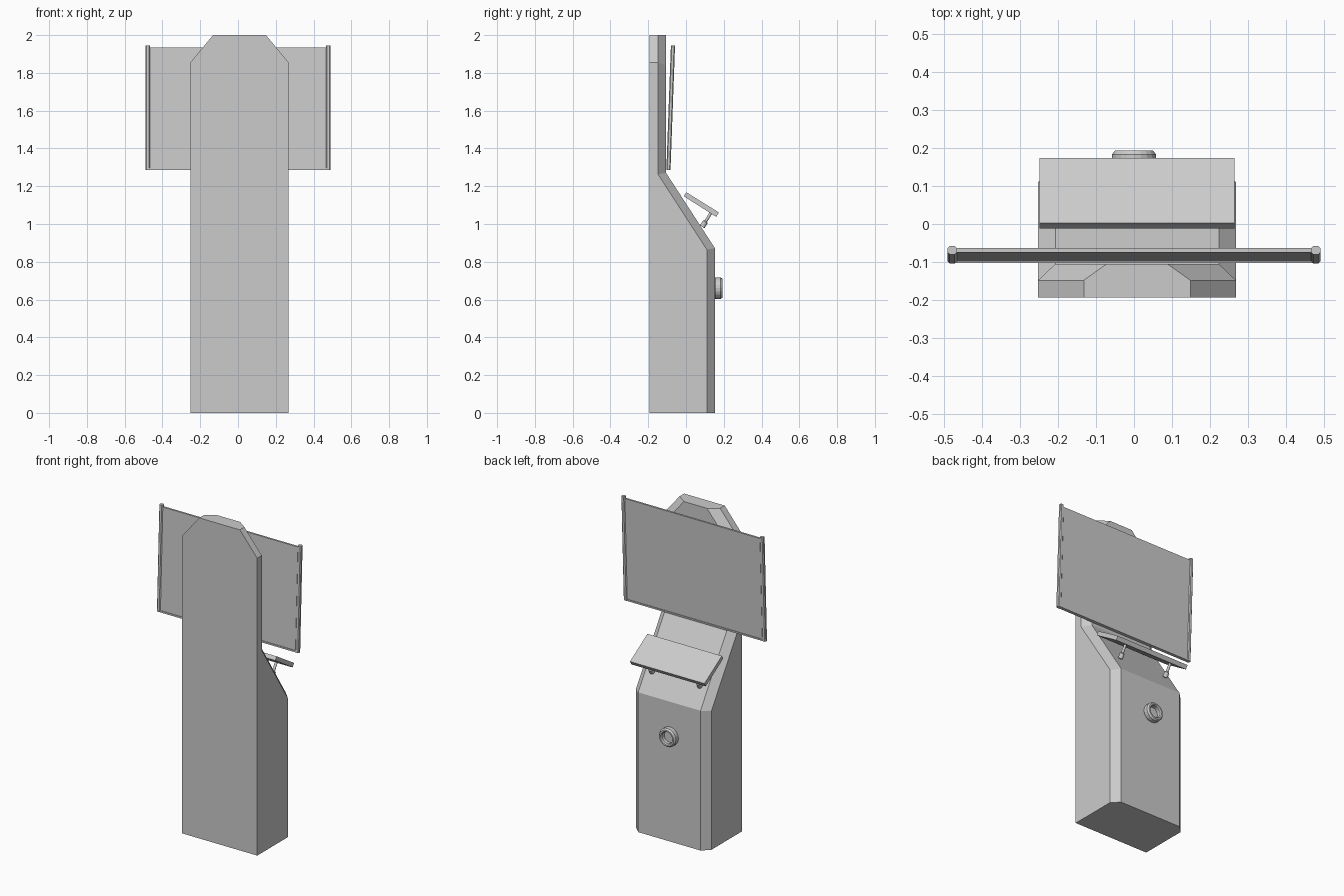
import bpy, bmesh
from math import sin, cos, pi
from mathutils import Vector

if "Cube" in bpy.data.objects:
    bpy.data.objects.remove(bpy.data.objects["Cube"])

CX = 0.008  # the cabinet sits slightly off centre


def make(name, bm):
    bmesh.ops.recalc_face_normals(bm, faces=bm.faces)
    me = bpy.data.meshes.new(name)
    bm.to_mesh(me)
    bm.free()
    ob = bpy.data.objects.new(name, me)
    bpy.context.collection.objects.link(ob)
    return ob


def loft(name, rings, caps=True):
    """Skin a stack of equal-length closed rings."""
    bm = bmesh.new()
    vs = [[bm.verts.new(p) for p in r] for r in rings]
    n = len(rings[0])
    for a, b in zip(vs, vs[1:]):
        for i in range(n):
            j = (i + 1) % n
            bm.faces.new((a[i], a[j], b[j], b[i]))
    if caps:
        bm.faces.new(vs[0][::-1])
        bm.faces.new(vs[-1])
    return make(name, bm)


def prism_x(name, profile, x0, x1):
    """Extrude a (y, z) profile along x."""
    return loft(name, [[(x, y, z) for y, z in profile] for x in (x0, x1)])


# Cabinet: half width, chamfered half width, front y, outer z, chamfer z
BACK = -0.193
levels = [(0.26, 0.215, 0.153, 0, 0),
          (0.26, 0.215, 0.153, 0.865, 0.872),
          (0.26, 0.215, -0.105, 1.263, 1.27),
          (0.26, 0.215, -0.105, 1.855, 1.838),
          (0.14, 0.080, -0.105, 2.0, 2.0)]
rings = []
for w, c, yf, z, zc in levels:
    half = [(w, BACK, z), (w, yf - 0.043, z), (c, yf, zc)]
    rings.append([(CX + x, y, h) for x, y, h in half] +
                 [(CX - x, y, h) for x, y, h in reversed(half)])
loft("cabinet", rings)

# Tilted display panel with bottom lip and side rails
LOW, HIGH = Vector((0, -0.093, 1.287)), Vector((0, -0.069, 1.945))
axis = HIGH - LOW


def slab(name, t0, t1, thick, half_w):
    a, b, h = LOW + axis * t0, LOW + axis * t1, thick / 2
    prism_x(name, [(a.y - h, a.z), (a.y + h, a.z), (b.y + h, b.z), (b.y - h, b.z)],
            -half_w, half_w)


slab("display_panel", 0.005, 0.982, 0.012, 0.47)
slab("display_bottom_lip", 0.0, 0.015, 0.02, 0.47)
for side, label in ((-1, "left"), (1, "right")):
    section = [(-0.012, -0.006), (-0.007, -0.011), (0.007, -0.011), (0.012, -0.006),
               (0.012, 0.006), (0.007, 0.011), (-0.007, 0.011), (-0.012, 0.006)]
    loft("display_rail_" + label,
         [[(side * 0.478 + x, p.y + y, p.z) for x, y in section] for p in (LOW, HIGH)])

# Sloping control shelf
prism_x("control_shelf", [(-0.012, 1.147), (0.002, 1.168), (0.174, 1.061), (0.160, 1.038)],
        CX - 0.257, CX + 0.257)

# Shelf posts with wider feet, square to the shelf
d = Vector((0, 0.53, 0.85)).normalized()
u, v = Vector((1, 0, 0)), d.cross(Vector((1, 0, 0)))
foot = Vector((0, 0.086, 0.985))
for side, label in ((-1, "left"), (1, "right")):
    rings = []
    for t, r in ((0, 0.014), (0.03, 0.014), (0.036, 0.008), (0.098, 0.008)):
        c = foot + d * t + Vector((CX + side * 0.165, 0, 0))
        rings.append([c + (u * cos(k * pi / 6) + v * sin(k * pi / 6)) * r for k in range(12)])
    loft("shelf_post_" + label, rings)

# Round recessed socket on the user side
profile = [(0.052, 0.150), (0.058, 0.157), (0.058, 0.183), (0.050, 0.193),
           (0.041, 0.193), (0.036, 0.186), (0.036, 0.163)]
N = 20
loft("round_socket", [[(r * cos(2 * pi * k / N), y, 0.66 + r * sin(2 * pi * k / N))
                       for k in range(N)] for r, y in profile])
